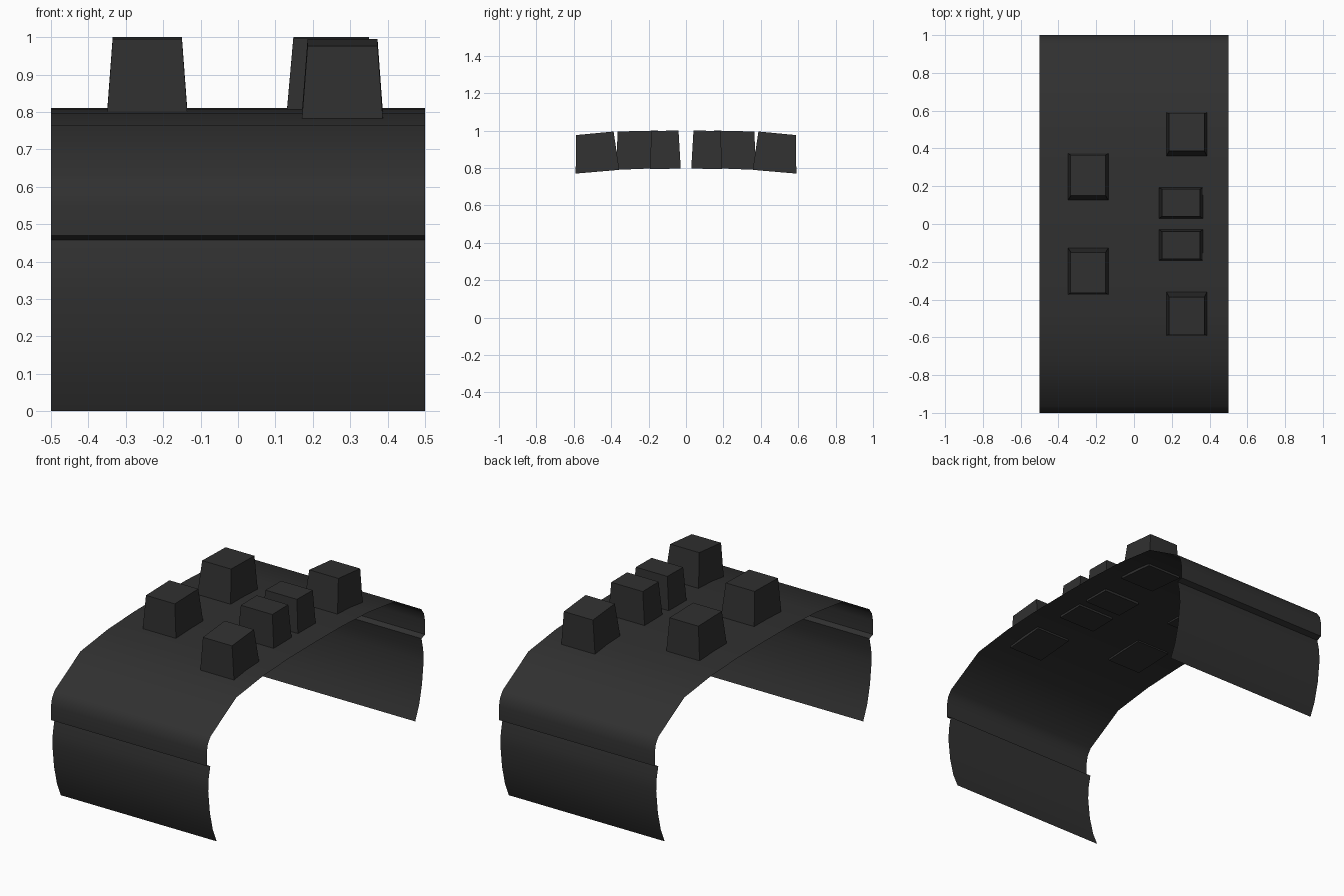
import bpy
import bmesh
from math import radians

default = bpy.data.objects.get("Cube")
if default:
    bpy.data.objects.remove(default, do_unlink=True)

charcoal = bpy.data.materials.new("charcoal")
charcoal.use_nodes = True
COLOUR = (0.03, 0.03, 0.03, 1.0)
charcoal.diffuse_color = COLOUR
charcoal.node_tree.nodes["Principled BSDF"].inputs["Base Color"].default_value = COLOUR


def make_object(name, bm):
    mesh = bpy.data.meshes.new(name)
    bm.to_mesh(mesh)
    bm.free()
    mesh.materials.append(charcoal)
    obj = bpy.data.objects.new(name, mesh)
    bpy.context.collection.objects.link(obj)
    return obj


# Thin arched band: half profile (y, z) from the front hem up to the crown
HALF = [(-0.91, 0), (-0.945, 0.08), (-0.972, 0.19), (-0.987, 0.32),
        (-0.983, 0.39), (-0.968, 0.458),                 # lower panel
        (-1.0, 0.47), (-1.0, 0.55), (-0.99, 0.595), (-0.965, 0.63),  # lip
        (-0.73, 0.765), (-0.48, 0.797), (-0.24, 0.808)]  # upper arch
profile = HALF + [(0, 0.81)] + [(-y, z) for y, z in reversed(HALF)]

bm = bmesh.new()
rows = [[bm.verts.new((x, y, z)) for x in (-0.5, 0.5)] for y, z in profile]
for a, b in zip(rows, rows[1:]):
    bm.faces.new((a[0], a[1], b[1], b[0]))
band = make_object("arched_band", bm)
bpy.context.view_layer.objects.active = band
band.select_set(True)
bpy.ops.object.shade_smooth_by_angle(angle=radians(30))
band.select_set(False)


# Tapered button: x range, then inner/outer (y, z) of its base and its top
def button(name, base_x, top_x, base, top, side):
    bm = bmesh.new()
    rings = []
    for (x0, x1), ((y0, z0), (y1, z1)) in ((base_x, base), (top_x, top)):
        corners = ((x0, y0, z0), (x1, y0, z0), (x1, y1, z1), (x0, y1, z1))
        rings.append([bm.verts.new((x, side * y, z)) for x, y, z in corners])
    low, high = rings
    bm.faces.new(low)
    bm.faces.new(high)
    for i in range(4):
        j = (i + 1) % 4
        bm.faces.new((low[i], low[j], high[j], high[i]))
    bmesh.ops.recalc_face_normals(bm, faces=bm.faces)
    make_object(name, bm)


for label, side in (("front", -1), ("back", 1)):
    button(label + "_right_button", (-0.35, -0.135), (-0.335, -0.15),
           ((0.125, 0.8), (0.375, 0.79)), ((0.15, 1.0), (0.365, 0.995)), side)
    button(label + "_small_button", (0.13, 0.365), (0.148, 0.35),
           ((0.028, 0.797), (0.193, 0.794)), ((0.04, 1.0), (0.185, 0.998)), side)
    button(label + "_outer_button", (0.17, 0.388), (0.186, 0.373),
           ((0.357, 0.79), (0.59, 0.77)), ((0.387, 0.995), (0.587, 0.976)), side)
